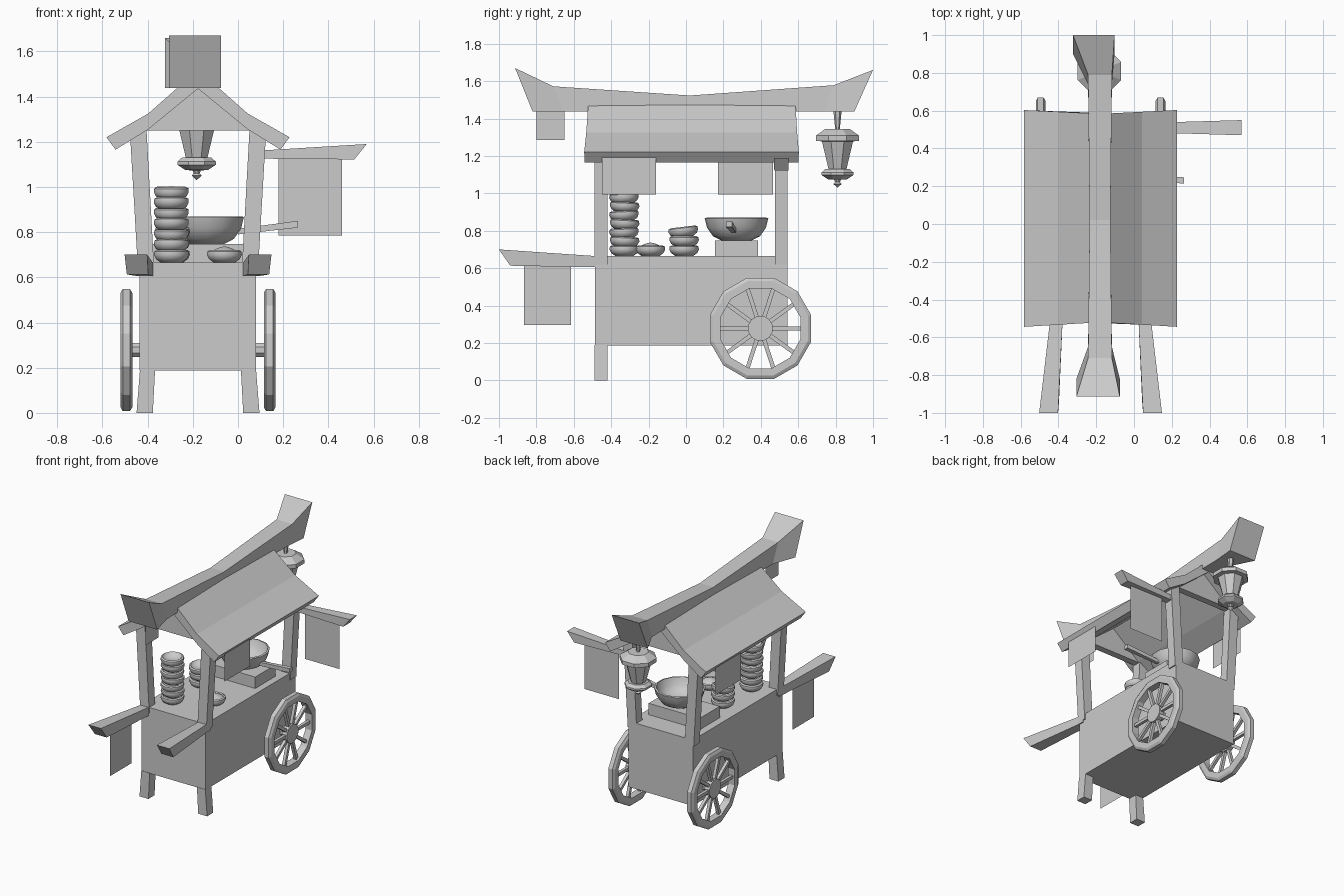
import bpy, bmesh, math
from mathutils import Vector, Matrix

if "Cube" in bpy.data.objects:
    bpy.data.objects.remove(bpy.data.objects["Cube"])

CX = -0.177  # centre line of the cart


def finish(name, bm, smooth=False):
    bmesh.ops.remove_doubles(bm, verts=bm.verts, dist=1e-5)
    bmesh.ops.recalc_face_normals(bm, faces=bm.faces)
    me = bpy.data.meshes.new(name)
    bm.to_mesh(me)
    bm.free()
    ob = bpy.data.objects.new(name, me)
    bpy.context.collection.objects.link(ob)
    if smooth:
        for o in bpy.context.selected_objects:
            o.select_set(False)
        ob.select_set(True)
        bpy.context.view_layer.objects.active = ob
        bpy.ops.object.shade_smooth_by_angle(angle=math.radians(50))
    return ob


def loft(name, sections):
    """Skin a list of equal closed rings and cap both ends."""
    bm = bmesh.new()
    rings = [[bm.verts.new(p) for p in s] for s in sections]
    n = len(rings[0])
    for a, b in zip(rings, rings[1:]):
        for i in range(n):
            bm.faces.new((a[i], a[(i + 1) % n], b[(i + 1) % n], b[i]))
    bm.faces.new(rings[0])
    bm.faces.new(rings[-1])
    return finish(name, bm)


def box(name, x0, x1, y0, y1, z0, z1):
    return loft(name, [[(x0, y0, z), (x1, y0, z), (x1, y1, z), (x0, y1, z)] for z in (z0, z1)])


def rect_y(x0, x1, y, z0, z1):
    return [(x0, y, z0), (x1, y, z0), (x1, y, z1), (x0, y, z1)]


def rect_x(x, y0, y1, z0, z1):
    return [(x, y0, z0), (x, y1, z0), (x, y1, z1), (x, y0, z1)]


def sheet(name, pts):
    bm = bmesh.new()
    bm.faces.new([bm.verts.new(p) for p in pts])
    return finish(name, bm)


def lathe(name, profile, n, mat, closed=False, phase=0.5, smooth=False):
    """Turn (radius, height) points round local z."""
    bm = bmesh.new()
    rings = []
    for r, z in profile:
        rings.append([bm.verts.new(mat @ Vector((r * math.cos(a), r * math.sin(a), z)))
                      for a in ((i + phase) * 2 * math.pi / n for i in range(n))])
    pairs = list(zip(rings, rings[1:]))
    if closed:
        pairs.append((rings[-1], rings[0]))
    for a, b in pairs:
        for i in range(n):
            bm.faces.new((a[i], a[(i + 1) % n], b[(i + 1) % n], b[i]))
    return finish(name, bm, smooth)


def at(x, y, z, tilt=0):
    return Matrix.Translation((x, y, z)) @ Matrix.Rotation(tilt, 4, 'X')


# cabinet and stove block
box("cabinet", -0.435, 0.08, -0.487, 0.543, 0.187, 0.665)
box("stove_block", -0.38, 0.03, 0.155, 0.385, 0.66, 0.748)

for side, s in (("left", -1), ("right", 1)):
    def X(d):
        return CX + s * d

    # front legs, slightly splayed
    loft(side + "_leg", [[(X(a), -0.49, z), (X(b), -0.49, z), (X(b), -0.42, z), (X(a), -0.42, z)]
                         for a, b, z in ((0.2, 0.272, 0.0), (0.19, 0.257, 0.19))])
    # posts leaning outwards under the roof
    for end, y0, y1 in (("front", -0.49, -0.42), ("back", 0.475, 0.543)):
        loft(side + "_" + end + "_post",
             [[(X(a), y0, z), (X(b), y0, z), (X(b), y1, z), (X(a), y1, z)]
              for a, b, z in ((0.193, 0.265, 0.62), (0.228, 0.302, 1.255))])
    # push handles
    loft(side + "_handle", [rect_y(X(0.2), X(0.265), -0.44, 0.605, 0.663),
                            rect_y(X(0.2), X(0.265), -0.49, 0.605, 0.665),
                            [(X(0.22), -0.94, 0.613), (X(0.315), -0.94, 0.613),
                             (X(0.325), -1.0, 0.70), (X(0.225), -1.0, 0.70)]])
    # wheels: rim, hub, spokes
    wm = Matrix.Translation((X(0.317), 0.398, 0.278)) @ Matrix.Rotation(math.pi / 2, 4, 'Y')
    R = 0.28
    lathe(side + "_wheel_rim", [(R, -0.016), (R, 0.016), (0.262, 0.026), (0.222, 0.026),
                                (0.222, -0.026), (0.262, -0.026)], 12, wm, closed=True)
    lathe(side + "_hub", [(0, -0.02), (0.068, -0.02), (0.068, 0.02), (0, 0.02)], 12, wm)
    for i in range(10):
        sm = wm @ Matrix.Rotation((i + 0.5) * math.pi / 5, 4, 'Z')
        loft(side + "_spoke", [[sm @ Vector(p) for p in rect_x(r, -0.011, 0.011, -0.011, 0.011)]
                               for r in (0.05, 0.225)])
    # cloths hanging from the eaves
    y0, y1 = ((0.17, 0.465), (-0.45, -0.16))[s > 0]
    sheet(side + "_eave_cloth", rect_x(X(0.385), y0, y1, 0.995, 1.2))

# axle
am = Matrix.Translation((CX, 0.398, 0.278)) @ Matrix.Rotation(math.pi / 2, 4, 'Y')
lathe("axle", [(0, -0.32), (0.033, -0.32), (0.033, 0.32), (0, 0.32)], 8, am)

# roof shell, flared at the eaves
half = [(0.405, 1.22), (0.22, 1.325), (0.05, 1.475)]
under = [(0.0, 1.435), (0.22, 1.255), (0.365, 1.165)]
prof = ([(-d, z) for d, z in half] + half[::-1] + under[::-1] + [(-d, z) for d, z in under[1:]])
loft("roof", [[(CX + d, y + k * abs(d), z) for d, z in prof]
              for y, k in ((-0.52, -0.06), (0.583, 0.05))])

# gable panels
for end, y in (("front", -0.455), ("back", 0.51)):
    loft(end + "_gable", [[(CX - 0.23, yy, 1.25), (CX + 0.23, yy, 1.25), (CX, yy, 1.44)]
                          for yy in (y - 0.025, y + 0.025)])

# upswept ridge beam: centre, half width, top y/z, bottom y/z
loft("ridge_beam", [[(c - w, yt, zt), (c + w, yt, zt), (c + w, yb, zb), (c - w, yb, zb)]
                    for c, w, yt, zt, yb, zb in (
                        (-0.19, 0.115, -0.914, 1.67, -0.82, 1.437),
                        (-0.18, 0.063, -0.71, 1.572, -0.65, 1.437),
                        (-0.18, 0.055, 0.02, 1.523, 0.02, 1.437),
                        (-0.18, 0.063, 0.79, 1.578, 0.74, 1.437),
                        (-0.213, 0.11, 1.0, 1.66, 0.9, 1.437))])
sheet("ridge_cloth", rect_x(-0.185, -0.80, -0.65, 1.285, 1.44))
sheet("handle_cloth", rect_x(-0.425, -0.865, -0.615, 0.295, 0.615))

# side pole and its cloth
loft("sign_pole", [rect_x(0.08, 0.483, 0.537, 1.125, 1.163),
                   rect_x(0.13, 0.483, 0.537, 1.125, 1.163),
                   [(0.515, 0.472, 1.122), (0.515, 0.548, 1.122),
                    (0.57, 0.55, 1.19), (0.57, 0.47, 1.19)]])
sheet("sign_cloth", [(0.18, 0.51, 0.785), (0.46, 0.51, 0.785), (0.46, 0.51, 1.13), (0.18, 0.51, 1.13)])

# lantern
lathe("lantern", [(0, 1.345), (0.07, 1.345), (0.125, 1.308), (0.125, 1.28), (0.09, 1.278),
                  (0.052, 1.13), (0.07, 1.13), (0.092, 1.112), (0.092, 1.098), (0.055, 1.075),
                  (0.02, 1.073), (0.014, 1.06), (0.024, 1.05), (0, 1.03)], 8, at(-0.183, 0.81, 0))
lathe("lantern_cord", [(0, 1.34), (0.012, 1.34), (0.022, 1.44), (0, 1.44)], 6, at(-0.183, 0.81, 0))

# stacked bowls and filled bowl
BOWL = [(0, 0), (0.048, 0), (0.07, 0.016), (0.079, 0.034), (0.077, 0.05), (0.066, 0.056),
        (0.05, 0.036), (0, 0.03)]
for i in range(7):
    lathe("tall_stack_bowl", BOWL, 14, at(-0.295, -0.33, 0.665 + i * 0.0465, 0.05 * (-1) ** i if i else 0),
          smooth=True)
for i in range(3):
    lathe("short_stack_bowl", BOWL, 14, at(-0.29, -0.01, 0.665 + i * 0.05, 0.0 if i < 2 else 0.12),
          smooth=True)
lathe("single_bowl", BOWL, 14, at(-0.06, -0.19, 0.665), smooth=True)
lathe("bowl_filling", [(0.068, 0.045), (0.045, 0.058), (0.02, 0.068), (0, 0.072)], 10,
      at(-0.06, -0.19, 0.665), smooth=True)

# wok and its handle
lathe("wok", [(0, 0), (0.075, 0), (0.125, 0.025), (0.158, 0.072), (0.17, 0.122), (0.158, 0.125),
              (0.14, 0.072), (0.1, 0.035), (0, 0.022)], 14, at(-0.14, 0.27, 0.745), smooth=True)
loft("wok_handle", [rect_x(0.0, 0.243, 0.267, 0.79, 0.815),
                    rect_x(0.265, 0.213, 0.247, 0.82, 0.85)])
